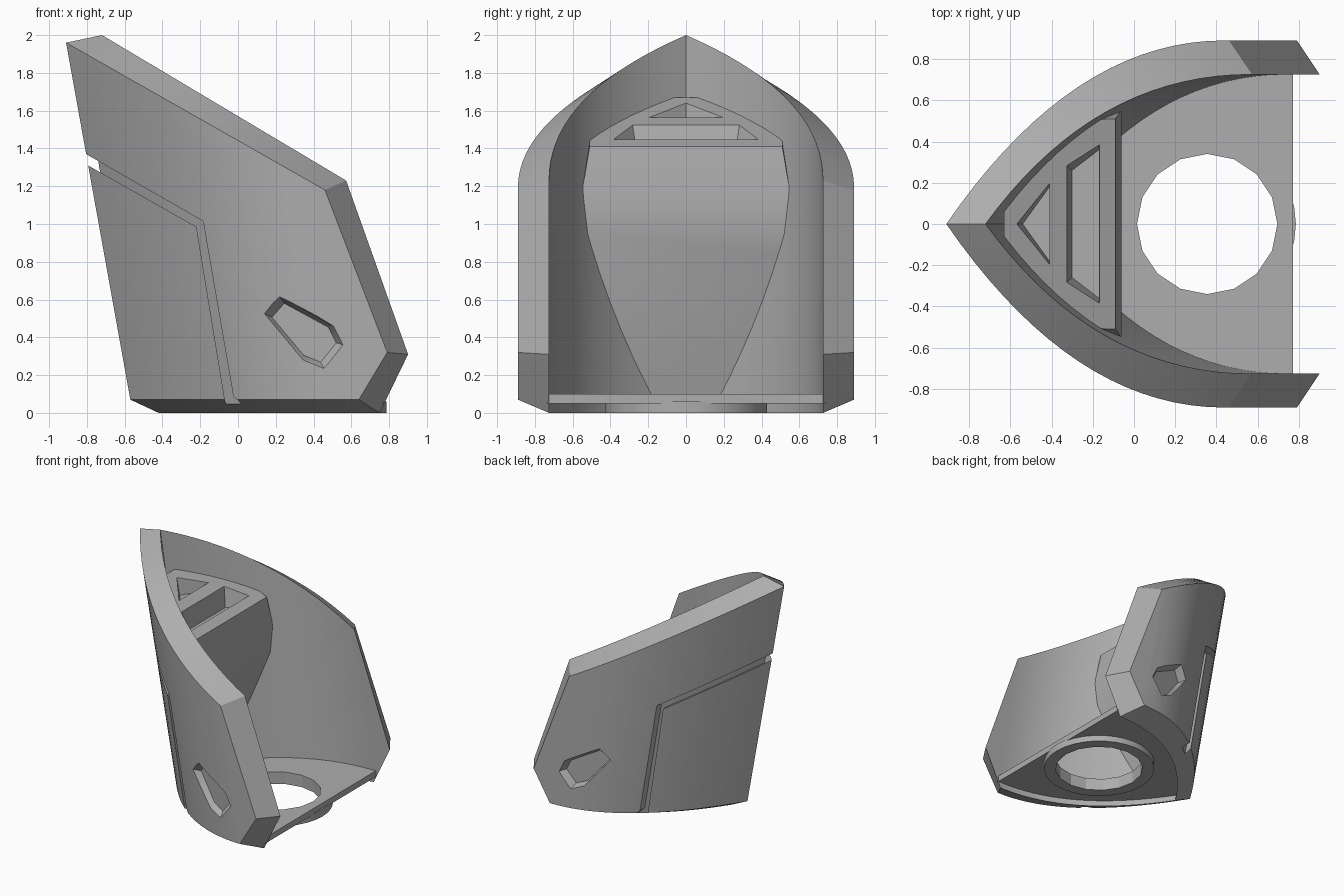
import bpy
import bmesh
import math

if "Cube" in bpy.data.objects:
    bpy.data.objects.remove(bpy.data.objects["Cube"])

grey = bpy.data.materials.new("plain grey")
COLOUR = (0.42, 0.42, 0.42, 1)
grey.diffuse_color = COLOUR
grey.use_nodes = True
grey.node_tree.nodes["Principled BSDF"].inputs["Base Color"].default_value = COLOUR


def interp(points, s):
    """Piecewise linear value at s."""
    for (a, va), (b, vb) in zip(points, points[1:]):
        if s <= b:
            return va + (vb - va) * max(s - a, 0) / (b - a)
    return points[-1][1]


class Wall:
    """A leaning wall with a pointed plan; s is x measured along the lean."""

    def __init__(self, tip, pull, half, lean, base, top, bottom):
        self.lean, self.base = lean, base
        self.top, self.bottom = top, bottom
        end = bottom[1][0]
        steps = 18
        self.plan = []
        for i in range(steps + 1):
            t = i / steps
            s = tip + 2 * t * (1 - t) * pull + t * t * (end - tip)
            self.plan.append((s, half * (2 * t - t * t)))
        self.plan += [(top[1][0], half), (top[2][0], half)]

    def x(self, s, z):
        return s - self.lean * (z - self.base)

    def y(self, x, z, shift=0):
        return interp(self.plan, x + self.lean * (z - self.base) + shift)

    def columns(self):
        for s, y in self.plan:
            lo, hi = interp(self.bottom, s), interp(self.top, s)
            yield (self.x(s, lo), y, lo), (self.x(s, hi), y, hi)


outer = Wall(-0.57, 0.55, 0.89, 0.18, 0.07,
             [(-0.57, 1.96), (0.66, 1.18), (0.835, 0.32)],
             [(-0.57, 0.07), (0.64, 0.07), (0.835, 0.32)])
inner = Wall(-0.42, 0.48, 0.725, 0.15, 0.0,
             [(-0.42, 2.0), (0.757, 1.23), (0.947, 0.31)],
             [(-0.42, 0.0), (0.75, 0.0), (0.947, 0.31)])


def make(name, bm):
    bmesh.ops.remove_doubles(bm, verts=bm.verts, dist=0.0005)
    bmesh.ops.recalc_face_normals(bm, faces=bm.faces)
    mesh = bpy.data.meshes.new(name)
    bm.to_mesh(mesh)
    bm.free()
    mesh.materials.append(grey)
    obj = bpy.data.objects.new(name, mesh)
    bpy.context.collection.objects.link(obj)
    return obj


def loft(name, rings, caps=True):
    """Join equal closed rings of points into a skin."""
    bm = bmesh.new()
    rows = [[bm.verts.new(p) for p in ring] for ring in rings]
    n = len(rows[0])
    for a, b in zip(rows, rows[1:]):
        for i in range(n):
            j = (i + 1) % n
            bm.faces.new((a[i], a[j], b[j], b[i]))
    if caps:
        bm.faces.new(rows[0])
        bm.faces.new(rows[-1])
    return make(name, bm)


def prism(name, outline, z0, z1):
    return loft(name, [[(x, y, z) for x, y in outline] for z in (z0, z1)])


def cut(target, cutter):
    cutter.hide_render = True
    mod = target.modifiers.new("cut", "BOOLEAN")
    mod.operation = "DIFFERENCE"
    mod.solver = "EXACT"
    mod.object = cutter
    bpy.context.view_layer.objects.active = target
    bpy.ops.object.modifier_apply(modifier=mod.name)
    bpy.data.objects.remove(cutter)


def finish(obj, angle=30):
    bpy.ops.object.select_all(action="DESELECT")
    obj.select_set(True)
    bpy.context.view_layer.objects.active = obj
    bpy.ops.object.shade_smooth_by_angle(angle=math.radians(angle))


# Pointed shell with sloping rim
half = [(ol, oh, ih, il) for (ol, oh), (il, ih) in
        zip(outer.columns(), inner.columns())]
mirrored = [[(x, -y, z) for x, y, z in ring] for ring in half[:0:-1]]
shell = loft("shell", mirrored + half, caps=False)

# Panel seam: a bent groove that follows the outer wall
low = [(-0.97, 1.41), (-0.22, 0.985), (-0.07, 0.07), (-0.04, -0.05)]
high = [(-0.97, 1.465), (-0.185, 1.015), (-0.025, 0.09), (0.12, -0.05)]


def subdivide(path, n=14):
    pts = []
    for (ax, az), (bx, bz) in zip(path, path[1:]):
        pts += [(ax + (bx - ax) * i / n, az + (bz - az) * i / n) for i in range(n)]
    return pts + [path[-1]]


def skin(x, z, depth, side):
    """Point at a depth beneath the outer wall."""
    return (x, side * (outer.y(x, z, -depth) - depth), z)


for side in (-1, 1):
    rings = [[skin(*a, 0.035, side), skin(*b, 0.035, side),
              skin(*b, -0.05, side), skin(*a, -0.05, side)]
             for a, b in zip(subdivide(low), subdivide(high))]
    cut(shell, loft("seam_cutter", rings))

# Tapered six-sided pocket on each flank
hexagon = [(0.14, 0.525), (0.22, 0.615), (0.505, 0.46),
           (0.555, 0.36), (0.455, 0.235), (0.345, 0.28)]
cx, cz = 0.36, 0.42
for side in (-1, 1):
    rings = []
    for depth, size in ((0.05, 0.82), (-0.05, 1.18)):
        ring = []
        for x, z in hexagon:
            y = outer.y(x, z) - depth
            ring.append((cx + (x - cx) * size, side * y, cz + (z - cz) * size))
        rings.append(ring)
    cut(shell, loft("pocket_cutter", rings))
finish(shell)

# Console wedged into the pointed end
profile = [(-0.09 - 0.54 * i / 12, 1.41 + 0.26 * i / 12) for i in range(13)]
profile += [(-0.06, 1.15), (-0.065, 0.95)]
profile += [(-0.065 - 0.24 * i / 8, 0.95 - 0.87 * i / 8) for i in range(1, 9)]
profile += [(-0.42, 0.08)]
bm = bmesh.new()
for x, z in profile:
    y = inner.y(x, z) + 0.01
    if z > 1.16:
        y = min(y, 0.51)
    for side in (-1, 1):
        bm.verts.new((x, side * y, z))
hull = bmesh.ops.convex_hull(bm, input=bm.verts)
bmesh.ops.dissolve_limit(bm, angle_limit=0.01, verts=bm.verts, edges=bm.edges)
console = make("console", bm)

# Slot and triangular hollow in the console top
cut(console, loft("slot_cutter", [
    [(-0.30, -0.26, 1.36), (-0.17, -0.36, 1.36), (-0.17, 0.36, 1.36), (-0.30, 0.26, 1.36)],
    [(-0.335, -0.29, 1.58), (-0.165, -0.42, 1.58), (-0.165, 0.42, 1.58), (-0.335, 0.29, 1.58)]]))
cut(console, loft("hollow_cutter", [
    [(-0.54, 0, 1.5), (-0.41, -0.18, 1.5), (-0.41, 0.18, 1.5)],
    [(-0.58, 0, 1.7), (-0.41, -0.23, 1.7), (-0.41, 0.23, 1.7)]]))
finish(console, 20)


# Floor plate with a round opening and a collar beneath
def circle(radius, n=16):
    return [(0.355 + radius * math.cos(math.tau * i / n),
             radius * math.sin(math.tau * i / n)) for i in range(n)]


edge = [(x, inner.y(x, 0.08) + 0.01) for x in
        [-0.43 + 1.2 * (i / 20) ** 1.5 for i in range(21)]]
outline = edge + [(x, -y) for x, y in reversed(edge)]
floor = prism("floor_plate", outline, 0.05, 0.1)
cut(floor, prism("opening_cutter", circle(0.34), -0.1, 0.2))
collar = prism("collar", circle(0.43, 32), 0.0, 0.06)
cut(collar, prism("opening_cutter", circle(0.34), -0.1, 0.2))
for part in (floor, collar):
    finish(part, 20)
